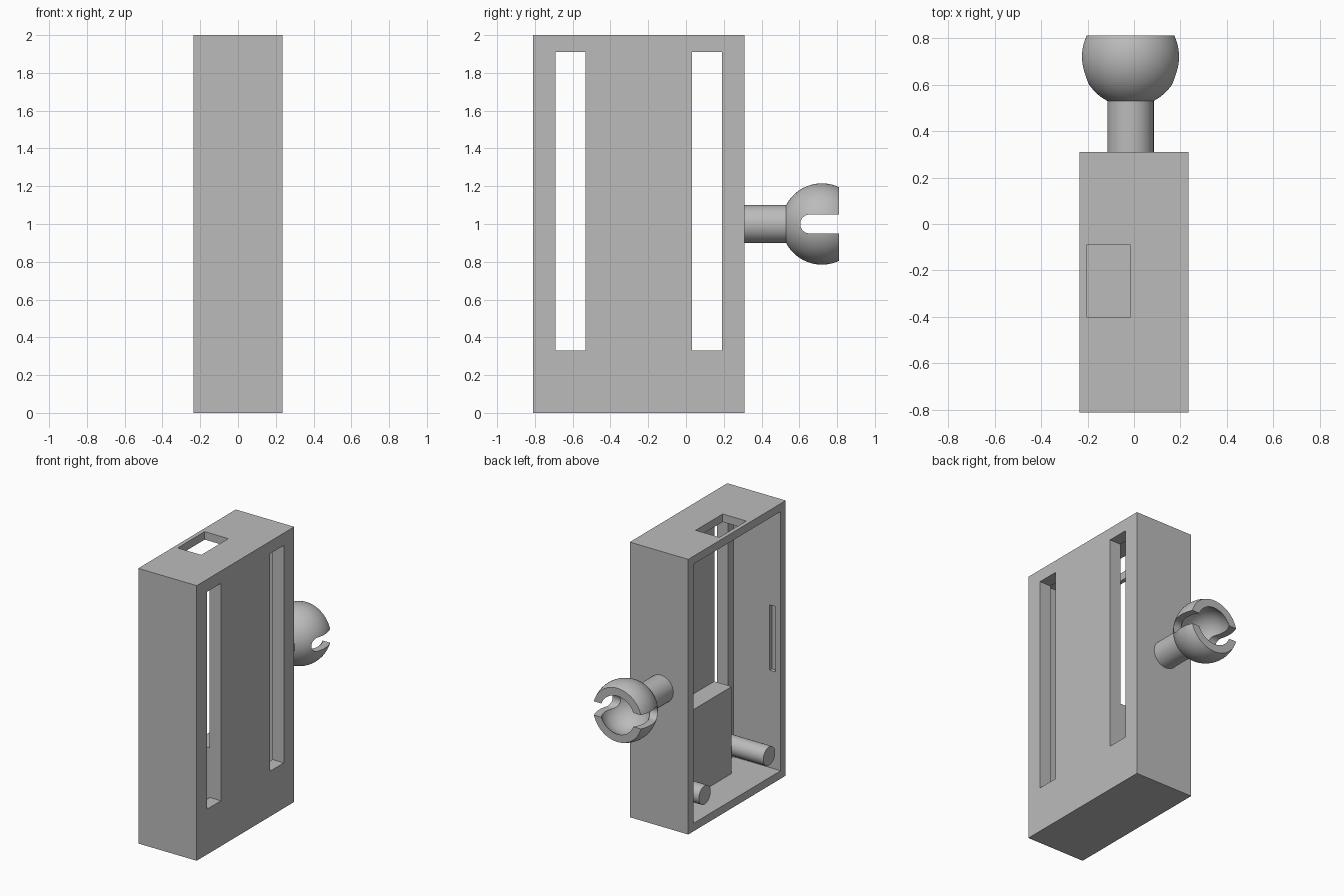
import bpy, bmesh, math
from mathutils import Matrix, Vector

if "Cube" in bpy.data.objects:
    bpy.data.objects.remove(bpy.data.objects["Cube"])

# Single plain grey material
grey = bpy.data.materials.new("plain_grey")
grey.use_nodes = True
colour = (0.5, 0.5, 0.5, 1)
grey.diffuse_color = colour
grey.node_tree.nodes["Principled BSDF"].inputs["Base Color"].default_value = colour


def make(name, bm):
    bmesh.ops.recalc_face_normals(bm, faces=bm.faces)
    mesh = bpy.data.meshes.new(name)
    bm.to_mesh(mesh)
    bm.free()
    mesh.materials.append(grey)
    obj = bpy.data.objects.new(name, mesh)
    bpy.context.collection.objects.link(obj)
    return obj


def box(name, x, y, z):
    bm = bmesh.new()
    bmesh.ops.create_cube(bm, size=1)
    for v in bm.verts:
        v.co = Vector([(lo + hi) / 2 + c * (hi - lo) for c, (lo, hi) in zip(v.co, (x, y, z))])
    return make(name, bm)


def rod(name, axis, start, length, radius, sides=48):
    bm = bmesh.new()
    turn = Vector((0, 0, 1)).rotation_difference(Vector(axis)).to_matrix().to_4x4()
    middle = Vector(start) + Vector(axis) * length / 2
    bmesh.ops.create_cone(bm, cap_ends=True, segments=sides, radius1=radius, radius2=radius,
                          depth=length, matrix=Matrix.Translation(middle) @ turn)
    return make(name, bm)


def select(obj):
    bpy.ops.object.select_all(action='DESELECT')
    obj.select_set(True)
    bpy.context.view_layer.objects.active = obj


def cut(obj, cutter):
    mod = obj.modifiers.new("cut", 'BOOLEAN')
    mod.operation, mod.solver, mod.object = 'DIFFERENCE', 'EXACT', cutter
    select(obj)
    bpy.ops.object.modifier_apply(modifier=mod.name)
    bpy.data.objects.remove(cutter)


def smooth(obj):
    select(obj)
    bpy.ops.object.shade_smooth_by_angle(angle=math.radians(30))


# Open-sided case
half, front, back, wall = 0.235, -0.81, 0.31, 0.058
mid = (front + back) / 2
inner_x = 0.145
case = box("case", (-half, half), (front, back), (0, 2))
cut(case, box("cavity", (-1, inner_x), (front + wall, back - wall), (wall, 2 - wall)))
cut(case, box("top_window", (-0.205, -0.015), (-0.4, -0.09), (1.8, 2.2)))

# Paired slots, shallow wall grooves and pegs, mirrored about the middle of the case
for side, label in ((-1, "front"), (1, "back")):
    near, far = sorted((mid + side * 0.282, mid + side * 0.44))
    cut(case, box("slot", (0.1, 0.4), (near, far), (0.33, 1.91)))
    inner = mid + side * ((back - front) / 2 - wall)
    cut(case, box("groove", (-0.195, -0.146), (inner - 0.025, inner + 0.025), (0.765, 1.24)))
    smooth(rod(label + "_peg", (-1, 0, 0), (inner_x + 0.01, mid + side * 0.37, 0.215),
               inner_x + 0.01 + half, 0.068))

# Inner block between the slots
box("inner_block", (0.005, inner_x + 0.01), (mid - 0.282, mid + 0.282), (wall - 0.01, 0.69))

# Stem of the ball joint
cx, cy, cz = -0.015, 0.72, 1.0
smooth(rod("joint_stem", (0, 1, 0), (cx, back - 0.01, cz), 0.24, 0.1))

# Hollow ball, lathed from an outer and an inner arc, both cut off at the rim
rim = 0.09


def arc(radius, steps=28):
    end = math.acos(-rim / radius)
    return [Vector((radius * math.sin(end * i / steps), -radius * math.cos(end * i / steps), 0))
            for i in range(steps + 1)]


bm = bmesh.new()
points = [bm.verts.new(p) for p in arc(0.215) + arc(0.165)[::-1]]
edges = [bm.edges.new(pair) for pair in zip(points, points[1:])]
bmesh.ops.spin(bm, geom=points + edges, cent=(0, 0, 0), axis=(0, 1, 0),
               angle=math.tau, steps=64, use_duplicate=False)
bmesh.ops.remove_doubles(bm, verts=bm.verts, dist=0.0002)
bmesh.ops.translate(bm, verts=bm.verts, vec=(cx, cy, cz))
ball = make("joint_ball", bm)

# Round-ended slot across the ball
cut(ball, rod("slot_end", (1, 0, 0), (-0.5, 0.655, cz), 1, 0.05))
cut(ball, box("slot_run", (-0.5, 0.5), (0.655, 1), (cz - 0.05, cz + 0.05)))
smooth(ball)
